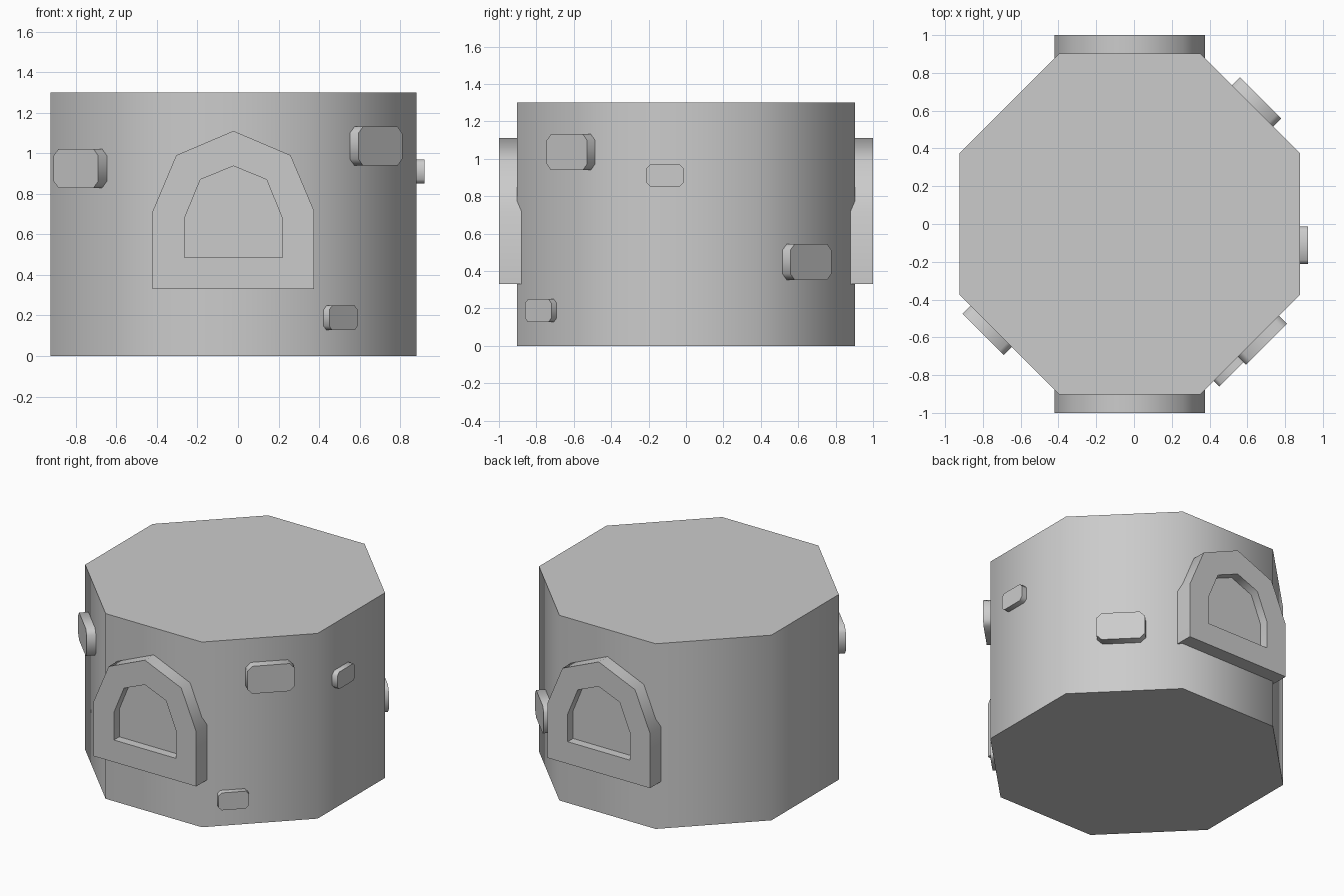
import bpy, bmesh
from math import radians, sin, cos, pi

if "Cube" in bpy.data.objects:
    bpy.data.objects.remove(bpy.data.objects["Cube"])

CX, R = -0.0225, 0.9025   # tower axis offset and distance to each flat side


def make_object(name, rings):
    """Skin a stack of equal-length loops and cap both ends."""
    bm = bmesh.new()
    loops = [[bm.verts.new(p) for p in ring] for ring in rings]
    for a, b in zip(loops, loops[1:]):
        for i in range(len(a)):
            j = (i + 1) % len(a)
            bm.faces.new((a[i], a[j], b[j], b[i]))
    bm.faces.new(loops[0][::-1])
    bm.faces.new(loops[-1])
    bmesh.ops.recalc_face_normals(bm, faces=bm.faces)
    mesh = bpy.data.meshes.new(name)
    bm.to_mesh(mesh)
    bm.free()
    obj = bpy.data.objects.new(name, mesh)
    bpy.context.collection.objects.link(obj)
    bpy.ops.object.select_all(action='DESELECT')
    bpy.context.view_layer.objects.active = obj
    obj.select_set(True)
    bpy.ops.object.shade_smooth_by_angle(angle=radians(50))
    return obj


def on_wall(profile, angle, depth):
    """Place a (sideways, z) profile facing outward at a distance from the axis."""
    c, s = cos(radians(angle)), sin(radians(angle))
    return [(CX + c * depth - s * t, s * depth + c * t, z) for t, z in profile]


# Octagonal tower body
r = R / cos(pi / 8)
corners = [(CX + r * cos(pi / 8 + i * pi / 4), r * sin(pi / 8 + i * pi / 4)) for i in range(8)]
make_object("tower_wall", [[(x, y, z) for x, y in corners] for z in (0, 1.3)])


# Arched window frames with recessed panels, front and back
def arch(half, shoulder, z0, z1, z2, z3):
    return [(-half, z0), (half, z0), (half, z1), (shoulder, z2),
            (0, z3), (-shoulder, z2), (-half, z1)]


outer = arch(0.398, 0.282, 0.33, 0.715, 0.99, 1.11)
inner = arch(0.241, 0.163, 0.485, 0.68, 0.87, 0.937)
for name, angle in (("front_window", -90), ("back_window", 90)):
    make_object(name, [on_wall(outer, angle, 0.85), on_wall(outer, angle, 1.0),
                       on_wall(inner, angle, 1.0), on_wall(inner, angle, 0.94)])


# Protruding bricks with clipped corners
def brick(name, angle, t, z, w, h, out, clip):
    a, b = w / 2, h / 2
    p = [(t + x, z + y) for x, y in (
        (-a + clip, -b), (a - clip, -b), (a, -b + clip), (a, b - clip),
        (a - clip, b), (-a + clip, b), (-a, b - clip), (-a, -b + clip))]
    make_object(name, [on_wall(p, angle, R - 0.05), on_wall(p, angle, R + out)])


brick("brick_front_right_upper", -45, 0.062, 1.035, 0.306, 0.193, 0.06, 0.033)
brick("brick_front_right_lower", -45, -0.175, 0.188, 0.198, 0.122, 0.04, 0.021)
brick("brick_front_left", -135, -0.136, 0.925, 0.31, 0.193, 0.06, 0.033)
brick("brick_right", 0, -0.1125, 0.91, 0.198, 0.12, 0.04, 0.021)
brick("brick_back_right", 45, -0.018, 0.448, 0.31, 0.193, 0.06, 0.033)
